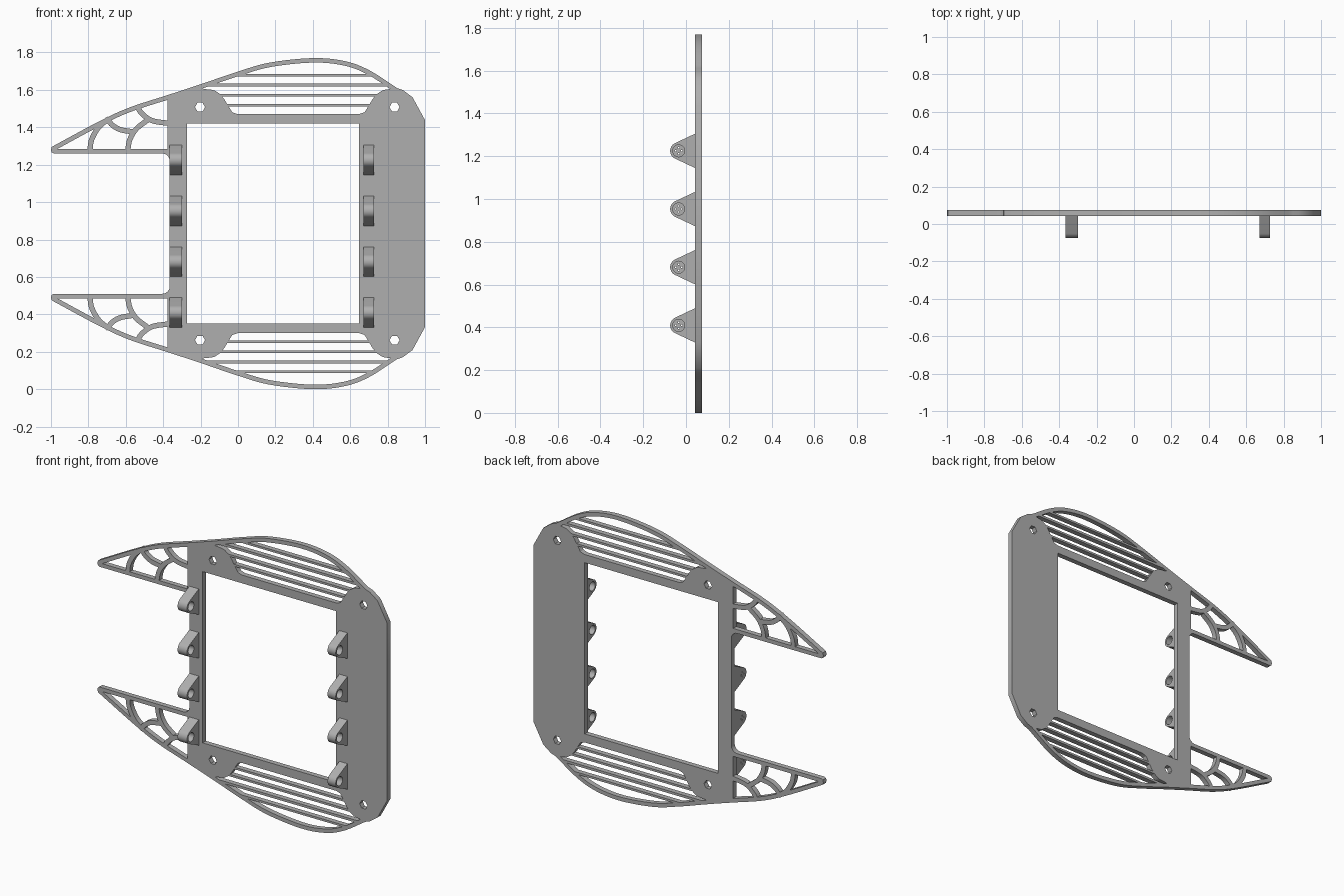
import bpy, bmesh
from math import cos, sin, pi, radians
from mathutils import Matrix, Vector

cube = bpy.data.objects.get("Cube")
if cube:
    bpy.data.objects.remove(cube)

grey = bpy.data.materials.new("grey plastic")
grey.use_nodes = True
grey.diffuse_color = (0.43, 0.43, 0.43, 1)
grey.node_tree.nodes["Principled BSDF"].inputs["Base Color"].default_value = grey.diffuse_color

MID = 0.885                                # height of the mirror line
BACK, FRONT = 0.074, 0.042                 # plate depth range
RIM = 0.024


def extrude(name, loops, axis, start, end):
    """Fill an outline with holes and extrude it along the y or x axis."""
    curve = bpy.data.curves.new(name, 'CURVE')
    curve.dimensions, curve.fill_mode = '2D', 'BOTH'
    curve.extrude = abs(end - start) / 2
    for loop in loops:
        spline = curve.splines.new('POLY')
        spline.points.add(len(loop) - 1)
        for point, (u, v) in zip(spline.points, loop):
            point.co = (u, v, 0, 1)
        spline.use_cyclic_u = True
    helper = bpy.data.objects.new(name + " outline", curve)
    bpy.context.collection.objects.link(helper)
    graph = bpy.context.evaluated_depsgraph_get()
    mesh = bpy.data.meshes.new_from_object(helper.evaluated_get(graph))
    bpy.data.objects.remove(helper)
    centre = (start + end) / 2
    if axis == 'y':
        matrix = Matrix.Translation((0, centre, 0)) @ Matrix.Rotation(pi / 2, 4, 'X')
    else:
        matrix = Matrix(((0, 0, 1, centre), (1, 0, 0, 0), (0, 1, 0, 0), (0, 0, 0, 1)))
    mesh.transform(matrix)
    bm = bmesh.new()
    bm.from_mesh(mesh)
    bmesh.ops.remove_doubles(bm, verts=bm.verts, dist=1e-5)
    bmesh.ops.recalc_face_normals(bm, faces=bm.faces)
    bm.to_mesh(mesh)
    bm.free()
    mesh.materials.clear()
    mesh.materials.append(grey)
    mesh.shade_smooth()
    mesh.set_sharp_from_angle(angle=radians(30))
    obj = bpy.data.objects.new(name, mesh)
    bpy.context.collection.objects.link(obj)
    return obj


def smooth(points, steps=6):
    """Catmull-Rom path through the points."""
    p = [Vector(q) for q in points]
    p = [2 * p[0] - p[1]] + p + [2 * p[-1] - p[-2]]
    path = []
    for a, b, c, d in zip(p, p[1:], p[2:], p[3:]):
        for i in range(steps):
            t = i / steps
            path.append(0.5 * (2 * b + (c - a) * t + (2 * a - 5 * b + 4 * c - d) * t ** 2
                               + (3 * b - a - 3 * c + d) * t ** 3))
    return path + [p[-2]]


def offset(path, distance):
    """Shift a path to its right-hand side."""
    shifted = []
    for i, p in enumerate(path):
        along = (path[min(i + 1, len(path) - 1)] - path[max(i - 1, 0)]).normalized()
        shifted.append(p + distance * Vector((along.y, -along.x)))
    return shifted


def x_at(path, z):
    """Horizontal position of a path at a height."""
    for a, b in zip(path, path[1:]):
        if min(a[1], b[1]) <= z <= max(a[1], b[1]) and a[1] != b[1]:
            return a[0] + (b[0] - a[0]) * (z - a[1]) / (b[1] - a[1])
    return None


def circle(u, v, r, n):
    return [(u + r * cos(2 * pi * i / n), v + r * sin(2 * pi * i / n)) for i in range(n)]


def flip(loop):
    return [(x, 2 * MID - z) for x, z in loop]


# Upper outer edge, from the tail tip over the crown to the right shoulder
edge = smooth([(-0.995, 1.296), (-0.74, 1.433), (-0.58, 1.506), (-0.377, 1.572),
               (-0.206, 1.628), (0, 1.698), (0.17, 1.746), (0.4, 1.77),
               (0.57, 1.754), (0.7, 1.706), (0.85, 1.61)])
inner = offset(edge, RIM)
rim_left = [p for p in inner if p.x <= 0.4]
rim_right = [p for p in inner if p.x >= 0.4]
fillet = [(-0.405 + 0.04 * cos(a), 1.22 + 0.04 * sin(a)) for a in (i * pi / 12 for i in range(7))]
tip = [(-0.985, 1.26), (-0.996, 1.266), (-1, 1.28)]
upper = fillet + tip + [tuple(p) for p in edge] + [(0.88, 1.6), (0.933, 1.561), (1, 1.438)]
outline = upper + flip(upper)[::-1]

# Curved ear edges that bound the vent slots
ear_left = [(0, 1.47), (-0.03, 1.48), (-0.05, 1.511), (-0.073, 1.55), (-0.095, 1.577),
            (-0.125, 1.597), (-0.155, 1.604), (-0.3, 1.606)]
ear_right = [(0.646 - x, z) for x, z in ear_left]


def slot(low, high):
    left, right = [], []
    for i in range(13):
        z = low + (high - low) * i / 12
        lefts = [x_at(rim_left, z), x_at(ear_left, z)]
        rights = [x_at(rim_right, z), x_at(ear_right, z)]
        left.append((max(x for x in lefts if x is not None), z))
        right.append((min(x for x in rights if x is not None), z))
    return left + right[::-1]


# Vent slots, tail opening and bolt holes of the upper half
holes = [slot(*s) for s in ((1.471, 1.511), (1.524, 1.564), (1.577, 1.618), (1.633, 1.671))]
sill = 1.684
holes.append([(x_at(rim_left, sill), sill)] + [tuple(p) for p in inner if p.y > sill + 0.001]
             + [(x_at(rim_right, sill), sill)])
floor, wall = 1.284, -0.377
tail = [tuple(p) for p in inner if p.y > floor + 0.004 and p.x < wall - 0.01]
holes.append([(x_at(rim_left, floor), floor)] + tail + [(wall, 1.546), (wall, floor)])
holes += [circle(x, 1.508, 0.027, 6) for x in (-0.203, 0.837)]
window = [(-0.273, 0.352), (0.647, 0.352), (0.647, 1.42), (-0.273, 1.42)]
extrude("frame_plate", [outline, window] + holes + [flip(h) for h in holes], 'y', FRONT, BACK)

# Scale-shaped ribs inside both tails
ribs = [[(-0.792, 1.275), (-0.782, 1.335), (-0.745, 1.4), (-0.69, 1.447)],
        [(-0.59, 1.275), (-0.578, 1.335), (-0.545, 1.39), (-0.485, 1.438)],
        [(-0.7, 1.446), (-0.672, 1.412), (-0.63, 1.388), (-0.565, 1.376)],
        [(-0.54, 1.515), (-0.515, 1.475), (-0.46, 1.436), (-0.37, 1.421)]]
for i, rib in enumerate(ribs):
    path = smooth(rib)
    strip = [tuple(p) for p in offset(path, 0.014) + offset(path, -0.014)[::-1]]
    extrude(f"upper_tail_rib_{i + 1}", [strip], 'y', FRONT, BACK)
    extrude(f"lower_tail_rib_{i + 1}", [flip(strip)], 'y', FRONT, BACK)

# Hinge lugs: open on the left column, closed by a pierced cap on the right column
PIN = -0.034
for i in range(4):
    z = 0.409 + 0.272 * i
    arc = [radians(115 + 130 * k / 16) for k in range(17)]
    lug = [(FRONT, z - 0.08), (FRONT, z + 0.08)]
    lug += [(PIN + 0.04 * cos(a), z + 0.04 * sin(a)) for a in arc]
    bore = circle(PIN, z, 0.028, 24)
    pinholes = [circle(u, v, 0.004, 8) for u, v in circle(PIN, z, 0.014, 4)]
    extrude(f"left_lug_{i + 1}", [lug, bore], 'x', 0.67, 0.726)
    extrude(f"right_lug_{i + 1}", [lug, bore], 'x', -0.355, -0.3)
    extrude(f"right_lug_cap_{i + 1}", [lug] + pinholes, 'x', -0.365, -0.355)
